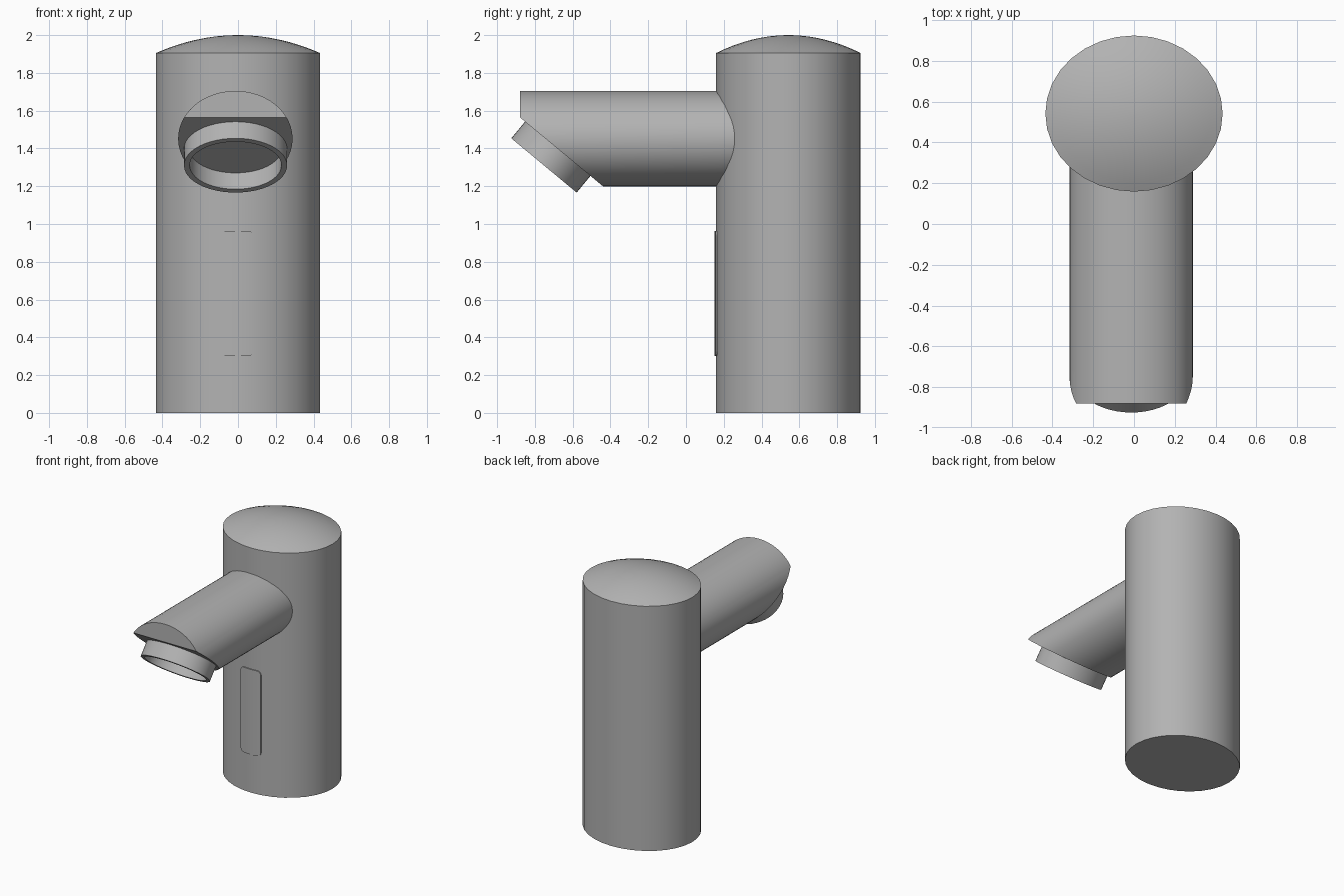
import bpy, bmesh, math
from mathutils import Vector, Matrix

if "Cube" in bpy.data.objects:
    bpy.data.objects.remove(bpy.data.objects["Cube"])

metal = bpy.data.materials.new("brushed grey metal")
metal.diffuse_color = (0.45, 0.45, 0.45, 1)
metal.use_nodes = True
metal.node_tree.nodes["Principled BSDF"].inputs["Base Color"].default_value = metal.diffuse_color

BODY_Y, BODY_RX, BODY_RY = 0.542, 0.435, 0.383


def finish(name, bm, angle=30):
    bmesh.ops.recalc_face_normals(bm, faces=bm.faces)
    me = bpy.data.meshes.new(name)
    bm.to_mesh(me)
    bm.free()
    ob = bpy.data.objects.new(name, me)
    bpy.context.collection.objects.link(ob)
    me.materials.append(metal)
    bpy.ops.object.select_all(action='DESELECT')
    ob.select_set(True)
    bpy.context.view_layer.objects.active = ob
    bpy.ops.object.shade_smooth_by_angle(angle=math.radians(angle))
    return ob


def lathe(bm, profile, n, matrix):
    """Elliptical rings (rx, ry, height) joined in order; both ends are closed."""
    rings = []
    for rx, ry, h in profile:
        rings.append([bm.verts.new(matrix @ Vector((rx * math.cos(a), ry * math.sin(a), h)))
                      for a in (2 * math.pi * i / n for i in range(n))])
    for a, b in zip(rings, rings[1:]):
        for i in range(n):
            j = (i + 1) % n
            bm.faces.new((a[i], a[j], b[j], b[i]))
    bm.faces.new(rings[0])
    bm.faces.new(rings[-1])


# Upright oval body with a shallow domed top
bm = bmesh.new()
profile = [(BODY_RX, BODY_RY, 0)]
for k in range(9):
    s = 1 - k / 8 * 0.97
    profile.append((BODY_RX * s, BODY_RY * s, 1.905 + 0.095 * (1 - s * s)))
lathe(bm, profile, 32, Matrix.Translation((0, BODY_Y, 0)))
finish("body", bm)

# Horizontal oval spout, its lower front cut off at a slant
bm = bmesh.new()
along_y = Matrix.Translation((-0.014, 0, 1.452)) @ Matrix.Rotation(math.radians(90), 4, 'X')
lathe(bm, [(0.303, 0.253, -0.32), (0.303, 0.253, 0.88)], 48, along_y)
out = Vector((0, -0.365, -0.44)).normalized()
cut = bmesh.ops.bisect_plane(bm, geom=bm.verts[:] + bm.edges[:] + bm.faces[:],
                             plane_co=(0, -0.88, 1.565), plane_no=out, clear_outer=True)
bmesh.ops.holes_fill(bm, edges=[e for e in bm.edges if e.is_boundary], sides=0)
finish("spout", bm)

# Oval outlet ring standing on the slanted cut
bm = bmesh.new()
side = Vector((1, 0, 0))
up = out.cross(side)
frame = Matrix((side, up, out)).transposed().to_4x4()
frame.translation = Vector((-0.013, -0.752, 1.31))
lathe(bm, [(0.273, 0.225, -0.125), (0.273, 0.225, 0),
           (0.243, 0.197, 0), (0.243, 0.197, -0.112)], 48, frame)
finish("outlet_ring", bm)

# Thin rounded sensor window wrapped on the front of the body
bm = bmesh.new()
HALF, R, LOW, HIGH, MID = 0.087, 0.03, 0.3, 0.963, -0.003
steps = [R * (1 - math.cos(math.radians(a))) for a in (0, 22.5, 45, 67.5, 90)]
xs = [-HALF + s for s in steps] + [-0.028, 0, 0.028] + [HALF - s for s in reversed(steps)]
cols = []
for x in xs:
    d = max(0, abs(x) - (HALF - R))
    inset = R - math.sqrt(max(0, R * R - d * d))
    surf = BODY_Y - BODY_RY * math.sqrt(1 - ((x + MID) / BODY_RX) ** 2)
    cols.append([bm.verts.new((x + MID, y, z)) for y, z in (
        (surf - 0.007, LOW + inset), (surf - 0.007, HIGH - inset),
        (surf + 0.002, HIGH - inset), (surf + 0.002, LOW + inset))])
for a, b in zip(cols, cols[1:]):
    for i in range(4):
        j = (i + 1) % 4
        bm.faces.new((a[i], b[i], b[j], a[j]))
bm.faces.new(cols[0])
bm.faces.new(cols[-1])
finish("sensor_window", bm)
